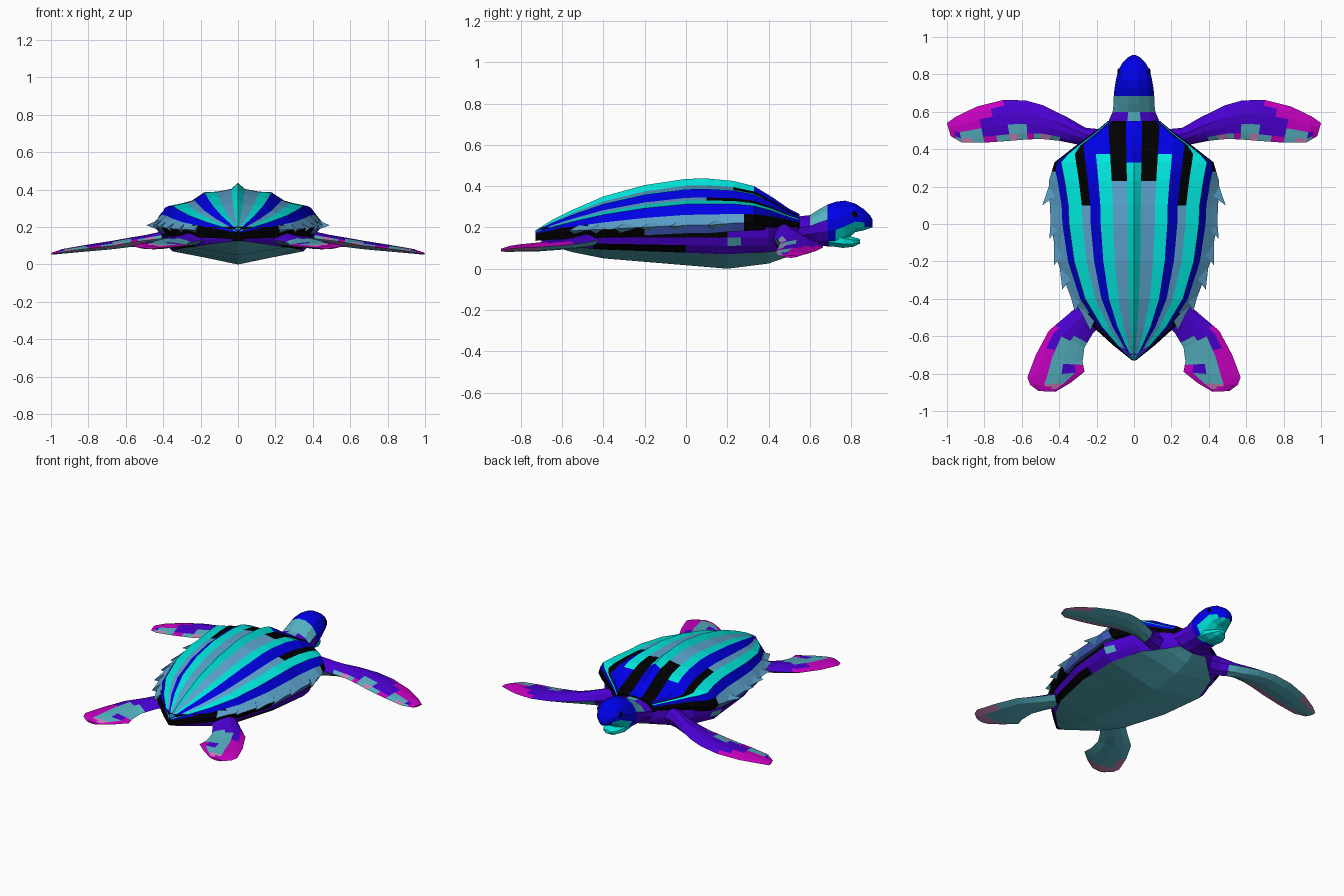
import bpy, bmesh, math
from mathutils import Vector

if bpy.data.objects.get("Cube"):
    bpy.data.objects.remove(bpy.data.objects["Cube"])

COLOURS = {
    "blue": (0, 0, .85), "black": (0, 0, 0), "cyan": (0, .8, .72), "steel": (.11, .37, .62),
    "purple": (.07, 0, .65), "magenta": (.58, 0, .53), "lilac": (.58, .22, .48),
    "pale_teal": (.09, .44, .53), "periwinkle": (.06, .13, .6),
}
MATS = {}
for name, rgb in COLOURS.items():
    m = bpy.data.materials.new(name)
    m.use_nodes = True
    m.diffuse_color = (*rgb, 1)
    m.node_tree.nodes["Principled BSDF"].inputs["Base Color"].default_value = (*rgb, 1)
    MATS[name] = m
INDEX = {n: i for i, n in enumerate(COLOURS)}


def finish(name, bm, mirror=False):
    bmesh.ops.recalc_face_normals(bm, faces=bm.faces)
    me = bpy.data.meshes.new(name)
    bm.to_mesh(me)
    bm.free()
    for m in MATS.values():
        me.materials.append(m)
    ob = bpy.data.objects.new(name, me)
    bpy.context.collection.objects.link(ob)
    if mirror:
        ob.modifiers.new("Mirror", "MIRROR")


def loft(name, rings, paint, mirror=False):
    """Skin closed rings; paint(i, j, centre) names the colour of each face."""
    bm = bmesh.new()
    rows = [[bm.verts.new(p) for p in r] for r in rings]
    n = len(rows[0])
    for i in range(len(rows) - 1):
        for j in range(n):
            k = (j + 1) % n
            f = bm.faces.new((rows[i][j], rows[i][k], rows[i + 1][k], rows[i + 1][j]))
            f.material_index = INDEX[paint(i, j, f.calc_center_median())]
    for r, i in ((rows[0], 0), (rows[-1], len(rows) - 2)):
        f = bm.faces.new(r)
        f.material_index = INDEX[paint(i, 0, f.calc_center_median())]
    finish(name, bm, mirror)


def refine(stations, parts):
    out = []
    for a, b in zip(stations, stations[1:]):
        out += [[p + (q - p) * k / parts for p, q in zip(a, b)] for k in range(parts)]
    return out + [list(stations[-1])]


# Ridged shell: y, half width, stripe scale, top height, rim height
SHELL = [(-.73, .01, .01, .185, .165), (-.65, .11, .11, .235, .17), (-.55, .22, .22, .285, .175),
         (-.4, .335, .335, .35, .18), (-.2, .41, .41, .405, .19), (0, .445, .445, .435, .2),
         (.1, .45, .45, .437, .2), (.23, .455, .475, .425, .21), (.33, .425, .5, .4, .215),
         (.42, .31, .52, .345, .22), (.5, .2, .54, .29, .215), (.55, .14, .55, .265, .21)]
RIDGES = [(0, 1), (.08, .86), (.25, .8), (.4, .785), (.52, .61), (.62, .55), (.78, .48), (.86, .26), (1, .05)]
STRIPES = ["cyan", "steel", "cyan", "blue", "steel", "cyan", "blue", "steel"]


def shell_ring(y, w, s, top, rim):
    half = [(min(u * s, w * (.8 + .2 * u)), y, rim + v * (top - rim)) for u, v in RIDGES]
    half.append((w * .94, y, rim - .03))
    return half[::-1] + [(-x, y, z) for x, y, z in half[1:]]


def shell_paint(i, j, c):
    k = 8 - j if j < 9 else j - 9
    if k > 7:
        return "periwinkle" if -.25 < c.y < .3 else "black"
    if k == 1 and c.y > .23 or k == 4 and c.y > .1:
        return "black"
    if k == 7 and (c.y > .3 or c.y < -.5):
        return "black"
    if k == 0 and c.y > .32 or k == 2 and c.y > .39:
        return "blue"
    return STRIPES[k]


loft("shell", [shell_ring(*s) for s in refine(SHELL, 2)], shell_paint)


def rim_at(y):
    for a, b in zip(SHELL, SHELL[1:]):
        if a[0] <= y <= b[0]:
            t = (y - a[0]) / (b[0] - a[0])
            return a[1] + (b[1] - a[1]) * t, a[4] + (b[4] - a[4]) * t


# Slim backward-pointing teeth along the shell rim
bm = bmesh.new()
for y, flare in ((.29, .04), (.11, .022), (-.03, .025), (-.16, .03), (-.28, .035), (-.38, .035)):
    (w, z), (w2, z2) = rim_at(y), rim_at(y - .14)
    (w3, z3) = rim_at(y - .19)
    pts = [(w - .012, y, z + .012), (w2 - .03, y - .14, z2 + .035), (w2 - .03, y - .14, z2 - .02),
           (w3 + flare, y - .19, z3 + .01)]
    v = [bm.verts.new(p) for p in pts]
    for a, b, c in ((0, 1, 2), (0, 1, 3), (0, 2, 3), (1, 2, 3)):
        bm.faces.new((v[a], v[b], v[c])).material_index = INDEX["steel"]
finish("rim_teeth", bm, True)

# Body and belly plate: y, half width, bottom height
BODY = [(-.7, .03, .125), (-.55, .2, .08), (-.4, .3, .05), (-.1, .385, .025),
        (.2, .41, 0), (.4, .33, .025), (.5, .2, .06), (.56, .12, .1)]


def body_ring(y, w, low):
    edge = .07 + low * .45
    half = [(w, y, .2), (w, y, .15), (w * .95, y, (.15 + edge) / 2), (w * .85, y, edge),
            (w * .45, y, low + (edge - low) * .55)]
    return half + [(0, y, low)] + [(-x, y, z) for x, y, z in half[::-1]]


def body_paint(i, j, c):
    k = min(j, 9 - j)
    if k > 2 or k == 1 and .2 < c.y < .3:
        return "pale_teal"
    if k == 0 and c.y < .2 or k == 2 and -.45 < c.y < .02:
        return "black"
    return "purple"


loft("body", [body_ring(*s) for s in refine(BODY, 3)], body_paint)


# Neck, head and lower jaw from oval rings: y, half width, low, high
def oval(y, w, low, high, n=12):
    return [(w * math.sin(2 * math.pi * (k + .5) / n), y,
             (low + high) / 2 + (high - low) / 2 * math.cos(2 * math.pi * (k + .5) / n)) for k in range(n)]


def head_paint(i, j, c):
    if c.y < .62:
        return "pale_teal" if abs(c.x) < .02 and c.z > .2 and c.y > .53 else "purple"
    if c.y < .69:
        return "pale_teal" if c.z > .215 and abs(c.x) < .1 else "purple"
    if c.z < .2 and c.y > .73:
        return "cyan"
    return "cyan" if c.z < .225 and .78 < c.y < .85 else "blue"


HEAD = [(.4, .25, .07, .25), (.48, .19, .085, .255), (.54, .145, .1, .255), (.6, .118, .11, .262),
        (.64, .113, .107, .288), (.685, .112, .105, .314), (.725, .108, .105, .328), (.77, .1, .13, .333),
        (.82, .088, .175, .318), (.865, .062, .185, .288), (.89, .035, .195, .262), (.903, .01, .2, .24)]
loft("head", [oval(*s) for s in HEAD], head_paint)
JAW = [(.69, .08, .108, .18), (.76, .078, .098, .17), (.81, .055, .104, .155), (.842, .02, .12, .145)]
loft("lower_jaw", [oval(*s, n=8) for s in JAW], lambda i, j, c: "cyan")

# Eyes
bm = bmesh.new()
bmesh.ops.create_icosphere(bm, subdivisions=1, radius=.018)
for v in bm.verts:
    v.co = Vector((v.co.x * .4 + .083, v.co.y + .815, v.co.z + .262))
for f in bm.faces:
    f.material_index = INDEX["black"]
finish("eyes", bm, True)

# Flippers: leading x, y, trailing x, y, height, thickness
CHORD = [(0, 0), (.14, .6), (.35, 1), (.6, .85), (.84, .45), (1, 0), (.8, -.5), (.5, -.95), (.2, -.7)]


def flipper_ring(lx, ly, tx, ty, z, th):
    return [(lx + (tx - lx) * t, ly + (ty - ly) * t, z + th / 2 * h) for t, h in CHORD]


def front_paint(i, j, c):
    if j > 4:
        if j == 5 and c.x > .5 or j == 8 and c.x > .85:
            return "lilac"
        return "pale_teal" if c.x > .3 else "purple"
    if j < 3 and c.x > .7 + .07 * j or c.x > .96:
        return "magenta"
    if j == 4 and c.x > .38:
        return ("pale_teal", "lilac", "pale_teal", "magenta")[i % 4]
    if j == 3 and c.x > .58 and i % 4 < 2:
        return "pale_teal"
    return "purple"


def rear_paint(i, j, c):
    if j > 4:
        return "lilac" if c.y < -.83 or j == 8 and c.y < -.7 else "pale_teal"
    if j == 0 and c.y < -.55 or j == 1 and c.y < -.68 or c.y < -.875:
        return "magenta"
    if j == 4:
        return "magenta" if c.y < -.76 else "pale_teal" if c.y < -.64 else "purple"
    if j == 3 and -.8 < c.y < -.74 or j == 1 or c.y > -.61:
        return "purple"
    return "lilac" if c.y < -.85 else "pale_teal"


FRONT = [(.12, .5, .12, .33, .15, .14), (.26, .515, .3, .425, .15, .13), (.355, .57, .4, .445, .14, .09),
         (.487, .635, .5, .455, .128, .06), (.58, .661, .57, .452, .118, .052), (.7, .663, .66, .445, .102, .045),
         (.84, .628, .8, .435, .085, .035), (.95, .575, .92, .435, .07, .025), (1, .54, .98, .47, .058, .012)]
REAR = [(.28, -.42, .16, -.52, .14, .07), (.36, -.49, .22, -.585, .125, .06), (.455, -.57, .265, -.66, .115, .05),
        (.525, -.7, .275, -.735, .105, .045), (.57, -.82, .265, -.79, .1, .035),
        (.555, -.86, .34, -.85, .095, .03), (.51, -.893, .42, -.897, .09, .015)]
loft("front_flippers", [flipper_ring(*s) for s in refine(FRONT, 2)], front_paint, True)
loft("rear_flippers", [flipper_ring(*s) for s in refine(REAR, 3)], rear_paint, True)
